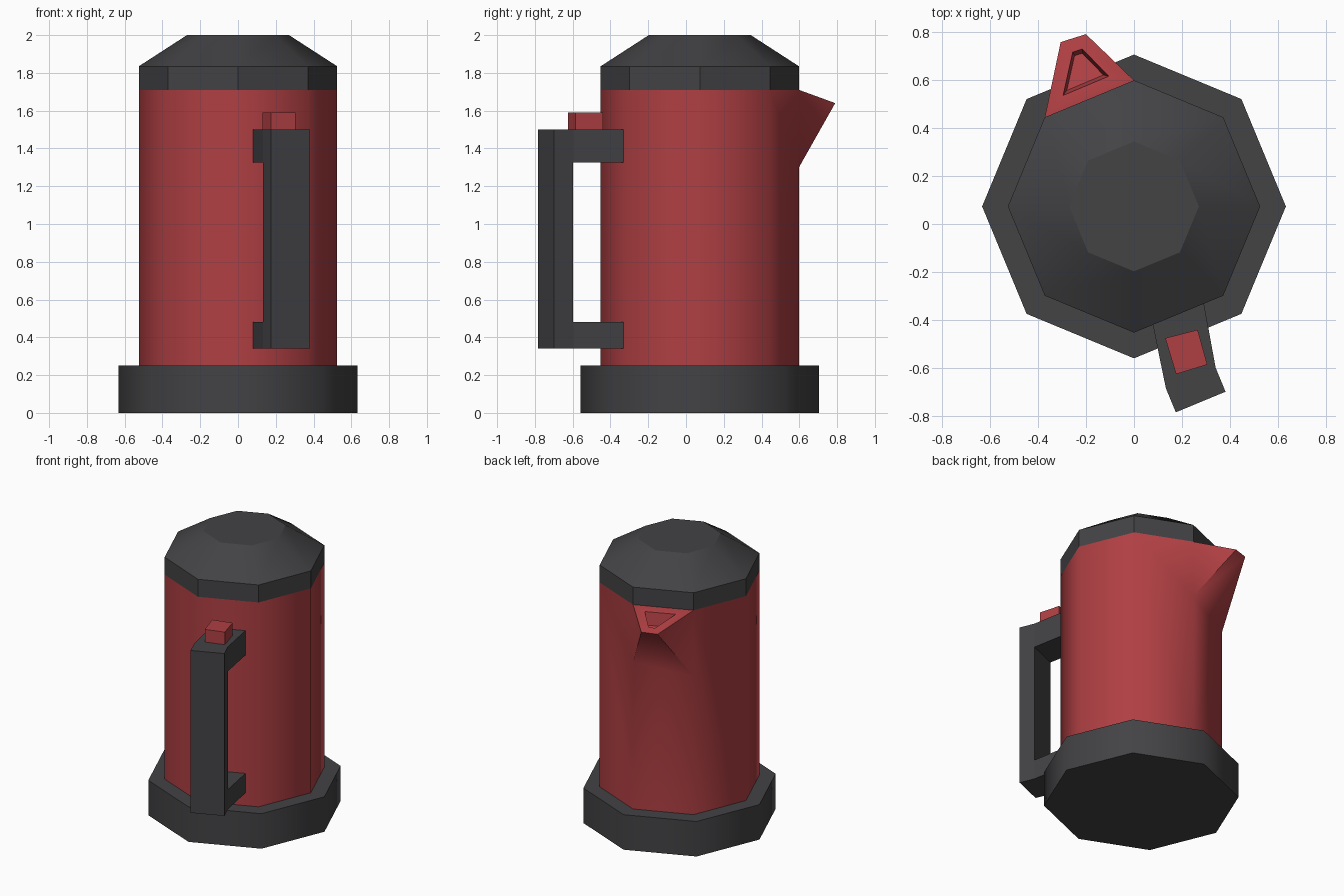
import bpy, bmesh, math
from mathutils import Vector

if "Cube" in bpy.data.objects:
    bpy.data.objects.remove(bpy.data.objects["Cube"])

CY = 0.073          # centre line of the jug
R = 0.525           # body radius


def material(name, rgb):
    m = bpy.data.materials.new(name)
    m.diffuse_color = (*rgb, 1)
    m.use_nodes = True
    m.node_tree.nodes["Principled BSDF"].inputs["Base Color"].default_value = m.diffuse_color
    return m


RED = material("red", (0.43, 0.05, 0.056))
GREY = material("dark_grey", (0.056, 0.056, 0.06))


def finish(name, bm, mat, angle=None):
    bmesh.ops.recalc_face_normals(bm, faces=bm.faces)
    me = bpy.data.meshes.new(name)
    bm.to_mesh(me)
    bm.free()
    ob = bpy.data.objects.new(name, me)
    bpy.context.collection.objects.link(ob)
    me.materials.append(mat)
    if angle:
        bpy.ops.object.select_all(action='DESELECT')
        ob.select_set(True)
        bpy.context.view_layer.objects.active = ob
        bpy.ops.object.shade_smooth_by_angle(angle=math.radians(angle))
    return ob


def ring(bm, r, z):
    return [bm.verts.new((r * math.cos(i * math.pi / 4),
                          CY + r * math.sin(i * math.pi / 4), z)) for i in range(8)]


def lathe(name, profile, mat, angle):
    bm = bmesh.new()
    rings = [ring(bm, r, z) for r, z in profile]
    for a, b in zip(rings, rings[1:]):
        for i in range(8):
            j = (i + 1) % 8
            bm.faces.new((a[i], a[j], b[j], b[i]))
    bm.faces.new(rings[0])
    bm.faces.new(rings[-1])
    return finish(name, bm, mat, angle)


def add_prism(bm, plan, z0, z1):
    lo = [bm.verts.new((x, y, z0)) for x, y in plan]
    hi = [bm.verts.new((x, y, z1)) for x, y in plan]
    n = len(plan)
    bm.faces.new(lo)
    bm.faces.new(hi)
    for i in range(n):
        j = (i + 1) % n
        bm.faces.new((lo[i], lo[j], hi[j], hi[i]))


# Base and lid
lathe("base", [(0.632, 0), (0.632, 0.25)], GREY, 46)
lathe("lid", [(R, 1.71), (R, 1.835), (0.27, 2.0)], GREY, 32)

# Body with the spout pulled out of one octagon side
bm = bmesh.new()
lo, hi = ring(bm, R, 0.25), ring(bm, R, 1.71)
b_mid = bm.verts.new((hi[2].co.x, hi[2].co.y, 1.30))
a_mid = bm.verts.new((hi[3].co.x, hi[3].co.y, 1.24))
tip_b = bm.verts.new((-0.20, 0.79, 1.64))
tip_a = bm.verts.new((-0.305, 0.757, 1.64))
for i in range(8):
    j = (i + 1) % 8
    if i == 1:
        bm.faces.new((lo[1], lo[2], b_mid, hi[2], hi[1]))
    elif i == 2:
        bm.faces.new((lo[2], lo[3], a_mid, b_mid))
    elif i == 3:
        bm.faces.new((lo[3], lo[4], hi[4], hi[3], a_mid))
    else:
        bm.faces.new((lo[i], lo[j], hi[j], hi[i]))
bm.faces.new(lo)
bm.faces.new(hi)
bm.faces.new((b_mid, a_mid, tip_a, tip_b))
bm.faces.new((b_mid, tip_b, hi[2]))
bm.faces.new((a_mid, hi[3], tip_a))

# Spout rim and recess
out = Vector((math.cos(math.radians(112.5)), math.sin(math.radians(112.5))))
rim = [hi[2], tip_b, tip_a, hi[3]]
hole = [(-0.105, 0.615), (-0.215, 0.728), (-0.255, 0.715), (-0.295, 0.535)]


def rim_z(x, y):
    return 1.71 - 0.265 * (out.dot(Vector((x, y - CY))) - 0.485)


inner = [bm.verts.new((x, y, rim_z(x, y))) for x, y in hole]
mid = Vector((-0.217, 0.64))
floor = []
for x, y in hole:
    p = mid.lerp(Vector((x, y)), 0.8)
    floor.append(bm.verts.new((p.x, p.y, rim_z(x, y) - 0.09)))
for i in range(4):
    j = (i + 1) % 4
    bm.faces.new((rim[i], rim[j], inner[j], inner[i]))
    bm.faces.new((inner[i], inner[j], floor[j], floor[i]))
bm.faces.new(floor)
finish("body", bm, RED, 60)

# Handle: upright grip with two arms slanting to the body
N = Vector((math.cos(math.radians(-67.5)), math.sin(math.radians(-67.5))))
T = Vector((-N.y, N.x))


def at(n, t):
    p = N * n + T * t
    return (p.x, p.y + CY)


bm = bmesh.new()
add_prism(bm, [at(0.75, -0.167), at(0.858, -0.167), at(0.858, 0.057), at(0.75, 0.057)], 0.34, 1.5)
arm = [at(0.48, -0.115), at(0.75, -0.167), at(0.75, 0.057), at(0.48, 0.115)]
add_prism(bm, arm, 0.34, 0.48)
add_prism(bm, arm, 1.325, 1.5)
finish("handle", bm, GREY)

# Thumb button on the handle
bm = bmesh.new()
add_prism(bm, [(0.13, -0.475), (0.265, -0.44), (0.305, -0.585), (0.175, -0.625)], 1.49, 1.59)
finish("button", bm, RED)
